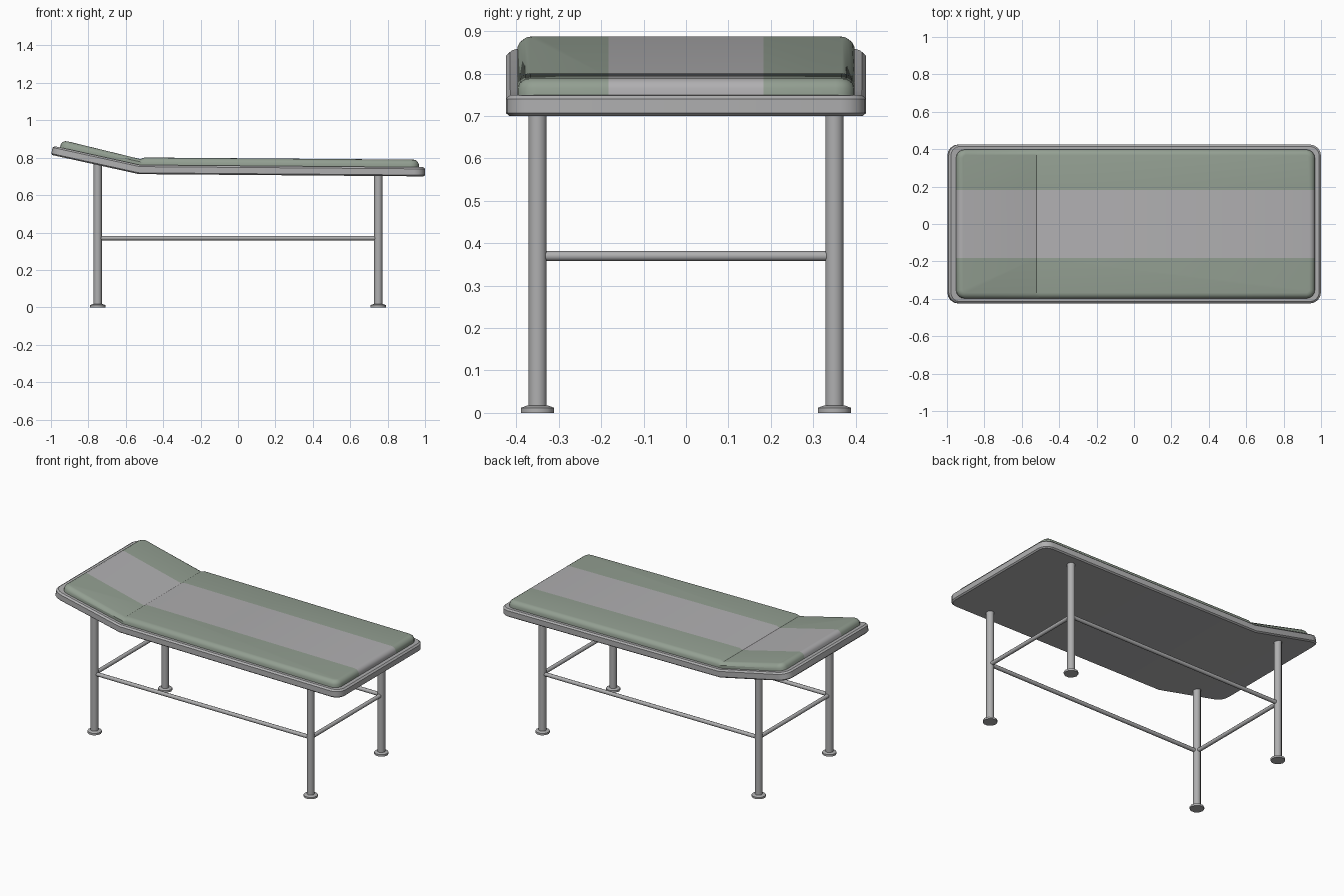
import bpy, bmesh, math
from mathutils import Vector

if "Cube" in bpy.data.objects:
    bpy.data.objects.remove(bpy.data.objects["Cube"])

def mat(name, c):
    m = bpy.data.materials.new(name)
    m.diffuse_color = (*c, 1)
    m.use_nodes = True
    m.node_tree.nodes["Principled BSDF"].inputs["Base Color"].default_value = m.diffuse_color
    return m

steel = mat("grey metal", (0.43, 0.43, 0.435))
green = mat("sage green", (0.29, 0.345, 0.285))
paper = mat("paper grey", (0.435, 0.43, 0.44))

BEND, TILT = -0.53, math.radians(12.4)

def finish(bm, name, mats, angle=35):
    bmesh.ops.recalc_face_normals(bm, faces=bm.faces)
    me = bpy.data.meshes.new(name)
    bm.to_mesh(me)
    bm.free()
    ob = bpy.data.objects.new(name, me)
    bpy.context.collection.objects.link(ob)
    for m in mats:
        me.materials.append(m)
    bpy.ops.object.select_all(action='DESELECT')
    ob.select_set(True)
    bpy.context.view_layer.objects.active = ob
    bpy.ops.object.shade_smooth_by_angle(angle=math.radians(angle))
    return ob

def outline(x0, x1, hy, r, n=4):
    # rounded rectangle, counter-clockwise
    pts = []
    for k, (cx, cy) in enumerate([(x1 - r, hy - r), (x0 + r, hy - r),
                                  (x0 + r, r - hy), (x1 - r, r - hy)]):
        for i in range(n + 1):
            a = math.pi / 2 * (k + i / n)
            pts.append((cx + r * math.cos(a), cy + r * math.sin(a)))
    return pts

def slab(x0, x1, hy, r, profile, xcuts, ycuts):
    # loft of inset rounded outlines, cut where it bends or changes colour
    bm = bmesh.new()
    rings = []
    for inset, t in profile:
        pts = outline(x0 + inset, x1 - inset, hy - inset, max(r - inset, 0.01))
        rings.append([bm.verts.new((x, y, t)) for x, y in pts])
    n = len(rings[0])
    for a, b in zip(rings, rings[1:]):
        for i in range(n):
            j = (i + 1) % n
            bm.faces.new((a[i], a[j], b[j], b[i]))
    bm.faces.new(rings[0][::-1])
    bm.faces.new(rings[-1])
    for co, no in [((x, 0, 0), (1, 0, 0)) for x in xcuts] + [((0, y, 0), (0, 1, 0)) for y in ycuts]:
        bmesh.ops.bisect_plane(bm, geom=bm.verts[:] + bm.edges[:] + bm.faces[:],
                               plane_co=co, plane_no=no)
    return bm

def bend(bm):
    # gently sloping bed with raised head section
    for v in bm.verts:
        x, y, t = v.co
        base = 0.70 + (1 - max(x, BEND)) * 0.008
        if x < BEND - 1e-4:
            d = BEND - x
            v.co = Vector((BEND - d * math.cos(TILT) + t * math.sin(TILT), y,
                           base + d * math.sin(TILT) + t * math.cos(TILT)))
        else:
            off = t * math.tan(TILT / 2) if x < BEND + 1e-4 else 0
            v.co = Vector((x + off, y, base + t))

# bed frame
bm = slab(-1.011, 1.0, 0.425, 0.06,
          [(0.008, 0), (0, 0.007), (0, 0.04), (0.01, 0.049)], [BEND], [])
bend(bm)
finish(bm, "bed_frame", [steel])

# mattress with central paper strip
S = 0.183
bm = slab(-0.972, 0.967, 0.398, 0.045,
          [(0.0, 0.045), (0.0, 0.066), (0.006, 0.078), (0.018, 0.087), (0.03, 0.089)],
          [BEND, BEND + 0.03], [-S, S])
for v in bm.verts:
    if abs(v.co.x - BEND) < 1e-4 and v.co.z > 0.07:
        v.co.z -= 0.009
for f in bm.faces:
    f.material_index = 1 if abs(f.calc_center_median().y) < S else 0
bend(bm)
finish(bm, "mattress", [green, paper])

def lathe(name, profile, loc, n=10):
    bm = bmesh.new()
    rings = [[bm.verts.new((loc[0] + r * math.cos(2 * math.pi * i / n),
                            loc[1] + r * math.sin(2 * math.pi * i / n), z))
              for i in range(n)] for r, z in profile]
    for a, b in zip(rings, rings[1:]):
        for i in range(n):
            j = (i + 1) % n
            bm.faces.new((a[i], a[j], b[j], b[i]))
    bm.faces.new(rings[0][::-1])
    bm.faces.new(rings[-1])
    return finish(bm, name, [steel], 40)

def rail(name, a, b):
    a, b = Vector(a), Vector(b)
    bpy.ops.mesh.primitive_cylinder_add(vertices=10, radius=0.012, depth=(b - a).length,
                                        location=(a + b) / 2)
    ob = bpy.context.object
    ob.name = name
    ob.rotation_euler = (b - a).to_track_quat('Z', 'Y').to_euler()
    ob.data.materials.append(steel)
    bpy.ops.object.shade_smooth_by_angle(angle=math.radians(40))

# legs with feet
LX, LY, RZ = 0.75, 0.35, 0.37
for sx, end in ((-1, "head"), (1, "foot")):
    for sy, side in ((-1, "front"), (1, "back")):
        top = 0.768 if sx < 0 else 0.71
        lathe(f"{end}_{side}_leg", [(0.0225, 0.01), (0.0225, top)], (sx * LX, sy * LY))
        lathe(f"{end}_{side}_foot_pad", [(0.041, 0), (0.041, 0.012), (0.027, 0.017)],
              (sx * LX, sy * LY))
    # end rails
    rail(f"{end}_rail", (sx * LX, -LY, RZ), (sx * LX, LY, RZ))

# long side rails
for sy, side in ((-1, "front"), (1, "back")):
    rail(f"{side}_rail", (-LX, sy * LY, RZ), (LX, sy * LY, RZ))
